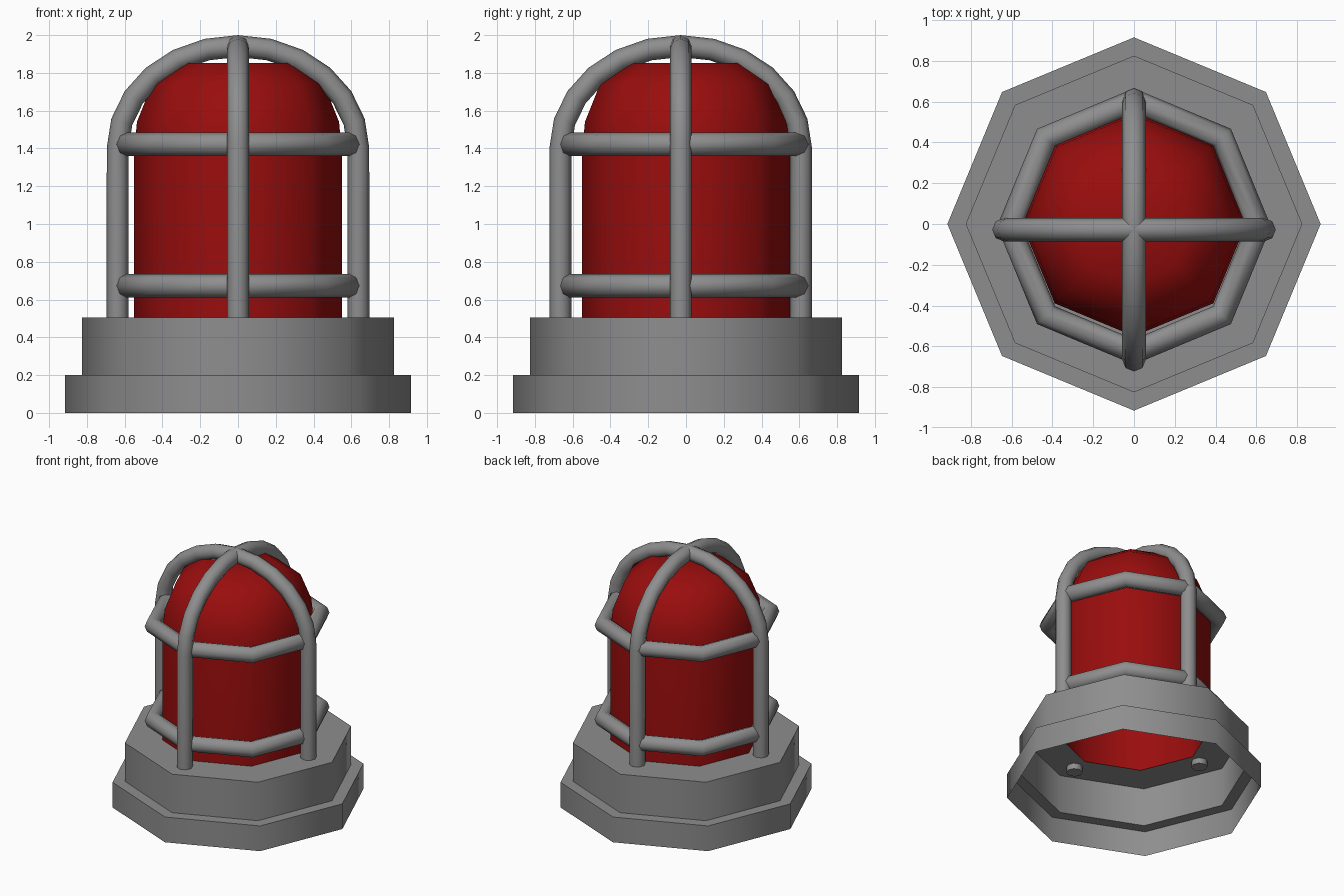
import bpy
import bmesh
from math import sin, cos, pi, radians

cube = bpy.data.objects.get("Cube")
if cube:
    bpy.data.objects.remove(cube, do_unlink=True)

SIDES = 8
CAGE_Y = -0.028      # the cage sits slightly forward of the lens
ROD = 0.058


def material(name, color):
    mat = bpy.data.materials.new(name)
    mat.use_nodes = True
    mat.diffuse_color = color
    mat.node_tree.nodes["Principled BSDF"].inputs["Base Color"].default_value = color
    return mat


grey = material("grey metal", (0.27, 0.27, 0.27, 1))
red = material("red glass", (0.32, 0.004, 0.004, 1))


def select_only(obj):
    bpy.ops.object.select_all(action="DESELECT")
    obj.select_set(True)
    bpy.context.view_layer.objects.active = obj


def smooth(obj, angle=55):
    select_only(obj)
    bpy.ops.object.shade_smooth_by_angle(angle=radians(angle))


def turned(name, profile, mat, cap_top=False):
    """Revolve a (radius, height) profile into an open eight-sided shell."""
    bm = bmesh.new()
    rings = [[bm.verts.new((r * cos(2 * pi * i / SIDES), r * sin(2 * pi * i / SIDES), z))
              for i in range(SIDES)] for r, z in profile]
    for low, high in zip(rings, rings[1:]):
        for i in range(SIDES):
            j = (i + 1) % SIDES
            bm.faces.new((low[i], low[j], high[j], high[i]))
    if cap_top:
        bm.faces.new(rings[-1])
    mesh = bpy.data.meshes.new(name)
    bm.to_mesh(mesh)
    bm.free()
    mesh.materials.append(mat)
    obj = bpy.data.objects.new(name, mesh)
    bpy.context.collection.objects.link(obj)
    smooth(obj)
    return obj


def tube(name, points, radius, closed=False):
    """Sweep a round rod along a path and turn it into a mesh."""
    curve = bpy.data.curves.new(name, "CURVE")
    curve.dimensions = "3D"
    curve.bevel_depth = radius
    curve.bevel_resolution = 2
    curve.use_fill_caps = not closed
    spline = curve.splines.new("POLY")
    spline.points.add(len(points) - 1)
    for p, co in zip(spline.points, points):
        p.co = (*co, 1)
    spline.use_cyclic_u = closed
    curve.materials.append(grey)
    obj = bpy.data.objects.new(name, curve)
    bpy.context.collection.objects.link(obj)
    select_only(obj)
    bpy.ops.object.convert(target="MESH")
    smooth(bpy.context.object)


# Hollow stepped base, open below and around the lens
turned("base", [(0.915, 0), (0.915, 0.2), (0.825, 0.2), (0.825, 0.505), (0.55, 0.505)], grey)

# Domed lens
turned("lens", [(0.55, 0.5), (0.55, 1.38), (0.535, 1.54), (0.455, 1.74), (0.29, 1.853)],
       red, cap_top=True)

# Two crossing cage arches
STEPS = 12
arch = [(-0.637, 0.46)]
arch += [(-0.637 * cos(pi * i / STEPS), 1.4 + 0.542 * sin(pi * i / STEPS))
         for i in range(STEPS + 1)]
arch.append((0.637, 0.46))
tube("cage_arch_side", [(a, CAGE_Y, z) for a, z in arch], ROD)
tube("cage_arch_front", [(0, a + CAGE_Y, z) for a, z in arch], ROD)

# Two cage rings
for name, z in (("lower_cage_ring", 0.673), ("upper_cage_ring", 1.422)):
    tube(name, [(0.61 * cos(2 * pi * i / SIDES), 0.615 * sin(2 * pi * i / SIDES) - 0.012, z)
                for i in range(SIDES)], 0.062, closed=True)
